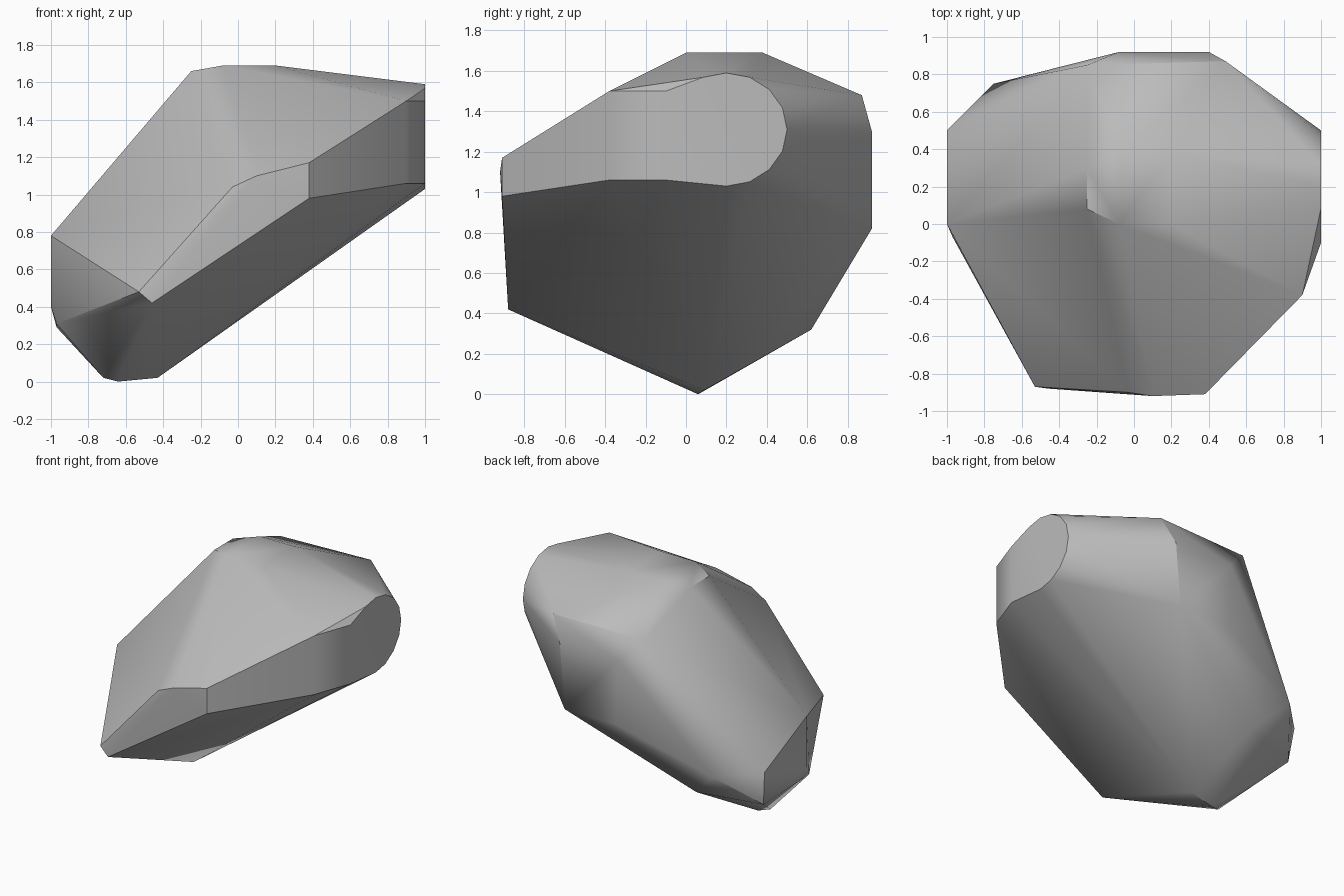
import bpy, bmesh, math

cube = bpy.data.objects.get("Cube")
if cube:
    bpy.data.objects.remove(cube, do_unlink=True)

stone = bpy.data.materials.new("stone_grey")
stone.use_nodes = True
colour = (0.5, 0.5, 0.5, 1)
stone.diffuse_color = colour
stone.node_tree.nodes["Principled BSDF"].inputs["Base Color"].default_value = colour

# Corner points of the boulder, grouped by region
crown = [(-.08, 0, 1.69), (-.08, .38, 1.69), (.2, .38, 1.69), (.2, 0, 1.69),
         (-.25, .08, 1.66), (-.25, .3, 1.66)]
back = [(-.25, .85, 1.47), (.49, .87, 1.48), (-.08, .92, 1.3), (.4, .92, 1.3),
        (-.06, .92, .82), (.36, .92, .82)]
low_end = [(-1, 0, .78), (-1, .5, .55), (-.75, .75, .54), (-1, 0, .4),
           (-.97, .47, .29), (-.97, -.07, .31), (-.52, .62, .32)]
foot = [(-.64, .06, 0), (-.43, .09, .02), (-.72, .03, .02)]
front = [(.38, -.91, 1.17), (.38, -.91, .98), (.1, -.92, 1.1),
         (-.03, -.9, 1.04), (-.46, -.88, .42), (-.53, -.87, .48)]
shoulder = [(.9, -.38, 1.5), (.9, -.38, 1.06)]

# Rounded flat cap at the high end
cap = []
for i in range(16):
    a = 2 * math.pi * i / 16
    cap.append((1, .2 + .3 * math.cos(a), 1.31 + .28 * math.sin(a)))
cap += [(1, -.1, 1.5), (1, -.1, 1.06)]

# Wrap the points in a faceted skin
bm = bmesh.new()
for p in crown + back + low_end + foot + front + shoulder + cap:
    bm.verts.new(p)
hull = bmesh.ops.convex_hull(bm, input=bm.verts)
loose = [v for v in bm.verts if not v.link_faces]
bmesh.ops.delete(bm, geom=loose, context='VERTS')
bmesh.ops.dissolve_limit(bm, angle_limit=math.radians(3),
                         verts=bm.verts, edges=bm.edges)
bmesh.ops.recalc_face_normals(bm, faces=bm.faces)
mesh = bpy.data.meshes.new("boulder")
bm.to_mesh(mesh)
bm.free()
mesh.materials.append(stone)
rock = bpy.data.objects.new("boulder", mesh)
bpy.context.collection.objects.link(rock)

# Soft shading over gentle edges, crisp at strong ones
bpy.ops.object.select_all(action='DESELECT')
rock.select_set(True)
bpy.context.view_layer.objects.active = rock
bpy.ops.object.shade_smooth_by_angle(angle=math.radians(35))
soften = rock.modifiers.new("weighted_normals", 'WEIGHTED_NORMAL')
soften.keep_sharp = True
